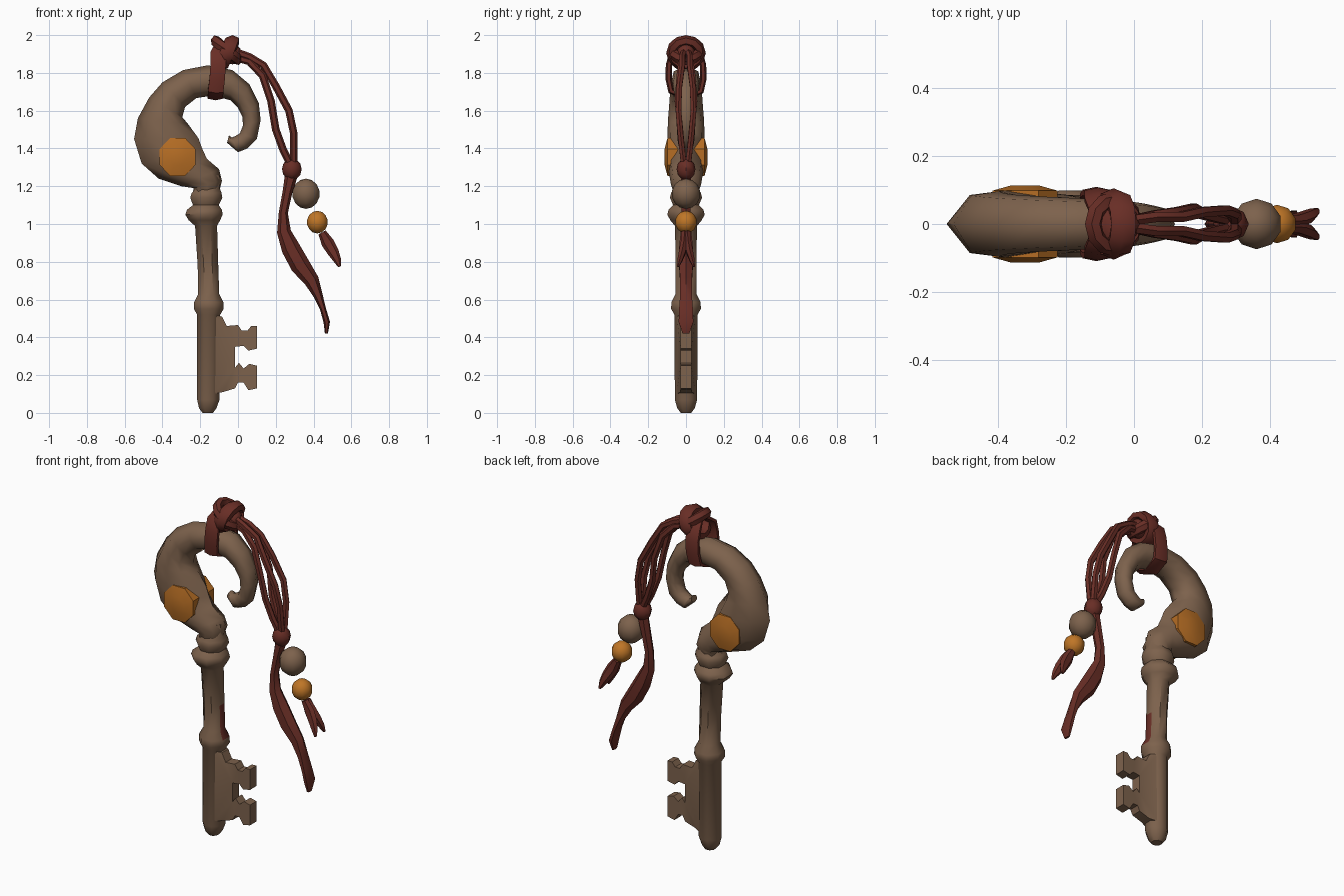
import bpy, bmesh, math
from mathutils import Vector

if "Cube" in bpy.data.objects:
    bpy.data.objects.remove(bpy.data.objects["Cube"])


def material(name, rgb):
    m = bpy.data.materials.new(name)
    m.diffuse_color = (*rgb, 1)
    m.use_nodes = True
    m.node_tree.nodes["Principled BSDF"].inputs["Base Color"].default_value = m.diffuse_color
    return m


BROWN = material("brown", (0.205, 0.122, 0.073))
RED = material("dark red", (0.14, 0.027, 0.019))
AMBER = material("amber", (0.52, 0.18, 0.02))
GEM = material("gem amber", (0.47, 0.155, 0.018))


def finish(name, bm, mats, angle=45):
    bmesh.ops.recalc_face_normals(bm, faces=bm.faces)
    me = bpy.data.meshes.new(name)
    bm.to_mesh(me)
    bm.free()
    ob = bpy.data.objects.new(name, me)
    bpy.context.collection.objects.link(ob)
    for m in mats:
        me.materials.append(m)
    bpy.ops.object.select_all(action='DESELECT')
    bpy.context.view_layer.objects.active = ob
    ob.select_set(True)
    bpy.ops.object.shade_smooth_by_angle(angle=math.radians(angle))
    return ob


def skin(bm, rings, closed=False):
    """Bridge rings of points into a skin, capped unless closed."""
    vs = [[bm.verts.new(p) for p in r] for r in rings]
    n = len(vs[0])
    pairs = list(zip(vs, vs[1:])) + ([(vs[-1], vs[0])] if closed else [])
    for a, b in pairs:
        for i in range(n):
            j = (i + 1) % n
            bm.faces.new((a[i], a[j], b[j], b[i]))
    if not closed:
        bm.faces.new(vs[0][::-1])
        bm.faces.new(vs[-1])


def sweep(bm, path, n=6, ref=(0, 1, 0), closed=False):
    """Path of (x, y, z, half width, half depth along ref)."""
    ps = [Vector(p[:3]) for p in path]
    ref, k, rings = Vector(ref), len(path), []
    for i, p in enumerate(path):
        if closed:
            t = ps[(i + 1) % k] - ps[i - 1]
        else:
            t = ps[min(i + 1, k - 1)] - ps[max(i - 1, 0)]
        u = t.cross(ref).normalized()
        v = u.cross(t).normalized()
        rings.append([ps[i] + u * p[3] * math.cos(a) + v * p[4] * math.sin(a)
                      for a in (2 * math.pi * j / n for j in range(n))])
    skin(bm, rings, closed)


def ball(name, loc, size, mat, seg=10, rows=7):
    bm = bmesh.new()
    bmesh.ops.create_uvsphere(bm, u_segments=seg, v_segments=rows, radius=1)
    for v in bm.verts:
        v.co = Vector(loc) + Vector([c * s for c, s in zip(v.co, size)])
    return finish(name, bm, [mat])


# Shaft with collars: (z, centre x, radius)
shaft = [(0, -.16, .03), (.025, -.16, .05), (.07, -.157, .064), (.52, -.155, .066),
         (.55, -.155, .085), (.585, -.155, .084), (.63, -.155, .06), (.78, -.159, .059),
         (.99, -.169, .063), (1.02, -.178, .09), (1.05, -.18, .107), (1.075, -.178, .1),
         (1.1, -.17, .074), (1.14, -.168, .092), (1.165, -.166, .085), (1.19, -.16, .068),
         (1.26, -.15, .055)]
bm = bmesh.new()
skin(bm, [[(x + r * math.cos(a), r * math.sin(a), z)
           for a in (math.pi * (2 * j + 1) / 8 for j in range(8))] for z, x, r in shaft])
bm.normal_update()
for f in bm.faces:  # stained strip on the tooth side
    if f.normal.x > .8 and .58 < f.calc_center_median().z < .75:
        f.material_index = 1
finish("shaft", bm, [BROWN, RED])

# Hooked bow: outer edge x, z, inner edge x, z, half depth
bow = [(-.24, 1.16, -.10, 1.17, .065), (-.235, 1.19, -.085, 1.23, .08),
       (-.30, 1.20, -.10, 1.29, .086), (-.42, 1.24, -.165, 1.345, .095),
       (-.51, 1.32, -.19, 1.40, .098), (-.55, 1.45, -.21, 1.455, .098),
       (-.53, 1.56, -.265, 1.53, .096), (-.47, 1.67, -.295, 1.565, .09),
       (-.40, 1.75, -.28, 1.62, .085), (-.29, 1.815, -.22, 1.667, .08),
       (-.16, 1.84, -.13, 1.68, .075), (-.03, 1.815, -.04, 1.655, .07),
       (.06, 1.74, .0, 1.615, .06), (.11, 1.64, .024, 1.565, .052),
       (.12, 1.55, .026, 1.52, .05), (.10, 1.45, .01, 1.48, .046),
       (.05, 1.40, -.015, 1.465, .043), (.0, 1.38, -.033, 1.458, .04),
       (-.058, 1.43, -.048, 1.47, .026)]
section = [(0, 0), (.2, .87), (.5, 1), (.8, .83), (1, 0), (.8, -.83), (.5, -1), (.2, -.87)]
bm = bmesh.new()
skin(bm, [[(ox + (ix - ox) * t, h * s, oz + (iz - oz) * t) for t, s in section]
          for ox, oz, ix, iz, h in bow])
finish("hooked_bow", bm, [BROWN], 60)

# Gem set through the bow, domed on both faces
bm = bmesh.new()
skin(bm, [[(-.32 + r * math.cos(a), y, 1.355 + 1.06 * r * math.sin(a))
           for a in (math.pi * (2 * j + 1) / 8 for j in range(8))]
          for y, r in ((-.113, .045), (-.098, .103), (.098, .103), (.113, .045))])
finish("gem", bm, [GEM], 35)

# Key bit with two teeth, thicker where it meets the shaft
outline = [(-.13, .10), (-.08, .11), (-.015, .13), (0, .16), (.03, .16), (.055, .12),
           (.10, .13), (.10, .25), (.06, .26), (.03, .235), (.005, .265), (-.015, .24),
           (-.015, .35), (.03, .355), (.055, .33), (.10, .34), (.10, .46), (.07, .46),
           (.05, .435), (.02, .435), (0, .465), (-.06, .46), (-.085, .51), (-.13, .52)]
bm = bmesh.new()
skin(bm, [[(x, s * (.05 if x < -.1 else .03), z) for x, z in outline] for s in (-1, 1)])
bm.normal_update()
for f in bm.faces:  # stained tip of the upper tooth
    c = f.calc_center_median()
    if f.normal.x > .9 and c.x > .09 and c.z > .3:
        f.material_index = 1
bmesh.ops.triangulate(bm, faces=[f for f in bm.faces if len(f.verts) > 4])
finish("key_bit", bm, [BROWN, RED], 30)

# Cord loop around the bow
half = [(-.085, .03, 1.94), (-.105, .075, 1.90), (-.105, .09, 1.84),
        (-.11, .092, 1.77), (-.118, .08, 1.705)]
loop = half + [(-.12, 0, 1.672)] + [(x, -y, z) for x, y, z in half[::-1]]
bm = bmesh.new()
sweep(bm, [(*p, .017, .047) for p in loop], 6, (1, 0, 0), True)
finish("cord_loop", bm, [RED])

# Knot: an arched coil, a sloping coil and a core
bm = bmesh.new()
angles = [2 * math.pi * j / 12 for j in range(12)]
sweep(bm, [(-.06 + .03 * math.cos(a), .075 * math.sin(a), 1.905 + .065 * math.cos(a),
            .03, .042) for a in angles], 6, (1, 0, 0), True)
sweep(bm, [(-.06 + .06 * math.cos(a), .07 * math.sin(a), 1.92 - .05 * math.cos(a),
            .025, .03) for a in angles], 6, (.3, 0, 1), True)
finish("cord_knot", bm, [RED])
ball("knot_core", (-.03, 0, 1.90), (.05, .05, .055), RED, 8, 6)

# Hanging strands, mirrored across the middle
left = [(-.01, .01, 1.88), (.06, .025, 1.86), (.13, .035, 1.785), (.175, .045, 1.65),
        (.20, .03, 1.5), (.24, .02, 1.39), (.285, .01, 1.30)]
right = [(-.01, .01, 1.91), (.06, .02, 1.885), (.135, .02, 1.84), (.20, .035, 1.73),
         (.27, .04, 1.60), (.295, .03, 1.48), (.295, .01, 1.30)]
bm = bmesh.new()
for strand in (left, right):
    for s in (-1, 1):
        sweep(bm, [(x, y * s, z, .02, .017) for x, y, z in strand])
finish("cord_strands", bm, [RED])
ball("lower_knot", (.285, 0, 1.29), (.052, .05, .058), RED, 8, 6)

# Beads
ball("large_bead", (.36, 0, 1.16), (.076, .076, .08), BROWN)
ball("small_bead", (.42, 0, 1.01), (.058, .058, .06), AMBER)

# Long ribbon tail
tail = [(.285, 0, 1.27, .035, .03), (.262, 0, 1.17, .026, .03), (.24, 0, 1.06, .024, .028),
        (.243, 0, .96, .037, .032), (.28, 0, .87, .05, .042), (.33, 0, .78, .052, .042),
        (.39, 0, .70, .04, .036), (.425, 0, .62, .024, .036), (.45, 0, .55, .016, .042),
        (.47, 0, .48, .017, .045), (.468, 0, .42, .008, .02)]
bm = bmesh.new()
sweep(bm, tail)
finish("long_tail", bm, [RED])

# Short forked tail below the beads
bm = bmesh.new()
for s in (-1, 1):
    sweep(bm, [(.445, .008 * s, .955, .022, .02), (.475, .01 * s, .90, .034, .02),
               (.505, .02 * s, .85, .03, .02), (.525, .032 * s, .81, .021, .015),
               (.537, .042 * s, .775, .008, .006)])
finish("short_tail", bm, [RED])
